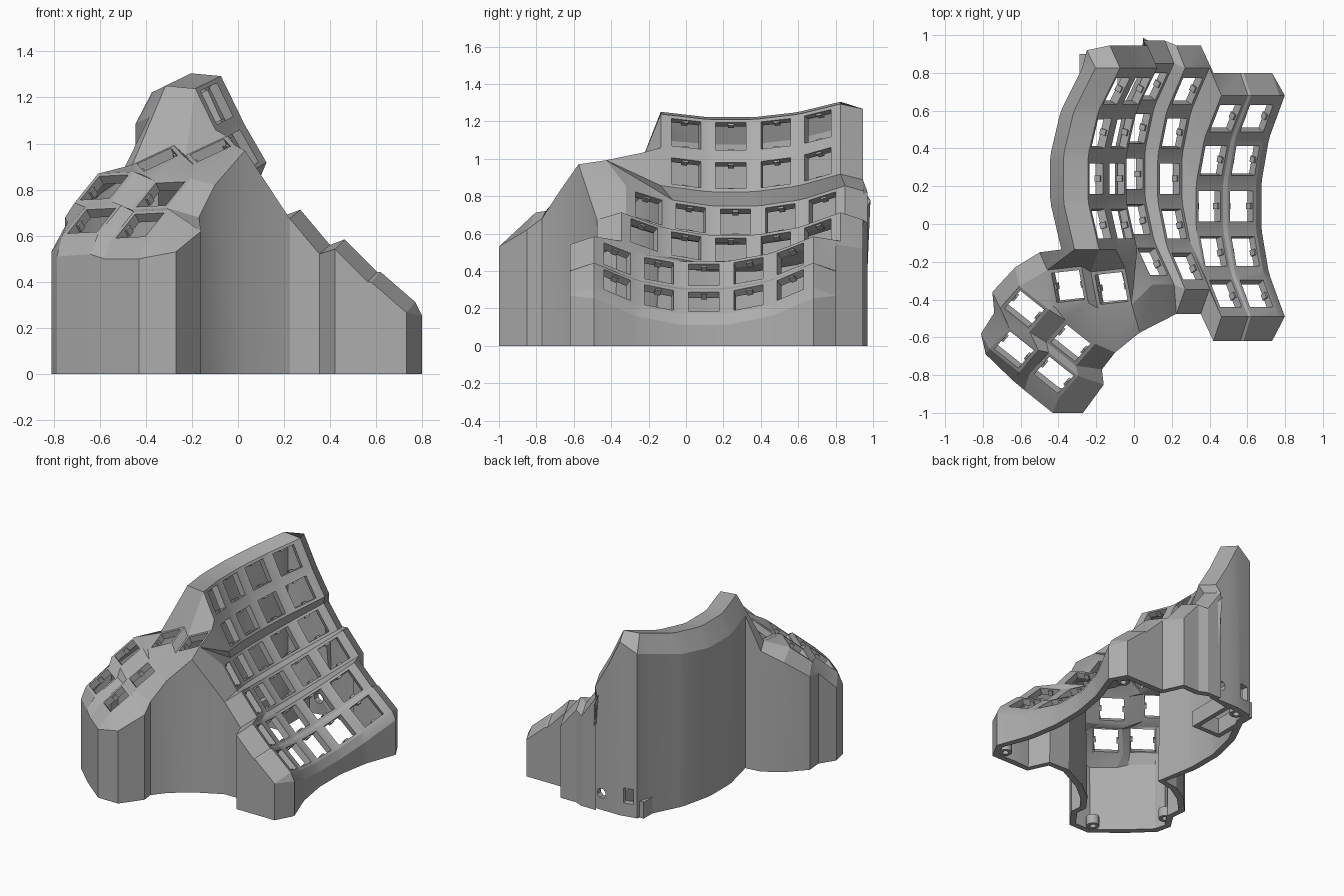
import bpy, bmesh
from math import sin, cos, radians
from mathutils import Vector as V, Matrix

cube = bpy.data.objects.get("Cube")
if cube:
    bpy.data.objects.remove(cube)

mat = bpy.data.materials.new("matte_grey")
mat.use_nodes = True
grey = (0.42, 0.42, 0.42, 1)
mat.diffuse_color = grey
mat.node_tree.nodes["Principled BSDF"].inputs["Base Color"].default_value = grey

bm = bmesh.new()
cache = {}
X, Y, Z = V((1, 0, 0)), V((0, 1, 0)), V((0, 0, 1))
HALF, HOLE, END, RADIUS = 0.1, 0.081, 0.14, 0.95


def vert(p):
    k = tuple(round(c, 4) for c in p)
    if k not in cache:
        cache[k] = bm.verts.new(p)
    return cache[k]


def face(*pts):
    vs = list(dict.fromkeys(vert(p) for p in pts))
    if len(vs) > 2:
        bm.faces.new(vs)


frames = []


def key(pos, a, b, front=HALF, back=HALF):
    """Square switch mount with a hole; returns its four named corners."""
    outer = [pos + a * s + b * t for s, t in
             ((-HALF, -front), (HALF, -front), (HALF, back), (-HALF, back))]
    inner = [pos + (a * s + b * t) * HOLE for s, t in
             ((-1, -1), (1, -1), (1, 1), (-1, 1))]
    for i in range(4):
        j = (i + 1) % 4
        face(outer[i], outer[j], inner[j], inner[i])
    frames.append((pos, a, b))
    return dict(zip(("LF", "RF", "RB", "LB"), outer))


# Finger columns: centre, tilt, first row
specs = [((-.20, .24, 1.12), 64, -1), ((-.09, .24, .91), 60, -1),
         ((0, .265, .665), 55, -2), ((.19, .24, .515), 50, -2),
         ((.40, .095, .38), 45, -2), ((.57, .095, .235), 41, -2)]
cols, normals, acrosses = [], [], []
for centre, tilt, first in specs:
    t = radians(tilt)
    a, n = V((cos(t), 0, -sin(t))), V((sin(t), 0, cos(t)))
    col = {}
    for r in range(first, 3):
        th = radians(14.6 * r)
        pos = V(centre) + n * RADIUS * (1 - cos(th)) + Y * RADIUS * sin(th)
        col[r] = key(pos, a, n * sin(th) + Y * cos(th),
                     END if r == first else HALF, END if r == 2 else HALF)
        if r > first:
            face(col[r - 1]["LB"], col[r - 1]["RB"], col[r]["RF"], col[r]["LF"])
    cols.append(col)
    normals.append(n)
    acrosses.append(a)

# Webs between neighbouring columns
for c, d in zip(cols, cols[1:]):
    rows = [r for r in c if r in d]
    for r in rows:
        face(c[r]["RF"], d[r]["LF"], d[r]["LB"], c[r]["RB"])
        if r - 1 in rows:
            face(c[r - 1]["RB"], d[r - 1]["LB"], d[r]["LF"], c[r]["RF"])

# Thumb cluster keys
a1, b1 = V((.9, .1, .42)).normalized(), V((-.18, .96, .2)).normalized()
a2, b2 = V((.78, -.62, .04)).normalized(), V((.5, .57, .62)).normalized()
k1 = key(V((-.12, -.34, .97)), a1, b1)
k2 = key(V((-.35, -.33, .93)), a1, b1)
k3 = key(V((-.58, -.45, .81)), a2, b2)
k4 = key(V((-.635, -.665, .665)), a2, b2)
k5 = key(V((-.335, -.63, .78)), a2, b2)
k6 = key(V((-.425, -.80, .645)), a2, b2)

# Thumb webs
for lo, hi in ((k4, k3), (k6, k5)):
    face(lo["LB"], lo["RB"], hi["RF"], hi["LF"])
for le, ri in ((k4, k6), (k3, k5), (k2, k1)):
    face(le["RF"], ri["LF"], ri["LB"], le["RB"])
face(k4["RB"], k6["LB"], k5["LF"], k3["RF"])
face(k3["RB"], k2["LF"], k2["LB"], k3["LB"])
face(k3["RB"], k5["LB"], k2["LF"])
face(k5["LB"], k2["RF"], k2["LF"])
face(k5["LB"], k5["RB"], k1["LF"], k2["RF"])
face(k5["RB"], k1["RF"], k1["LF"])

# Roof beside the innermost column
top, low, mid = cols[0], cols[1], cols[2]
edge = [top[r][k] for r in top for k in ("LF", "LB")]
ridge = [p + V((-.13, 0, .012)) for p in edge]
for i in range(len(edge) - 1):
    face(edge[i], edge[i + 1], ridge[i + 1], ridge[i])

# Webs joining thumb cluster and finger columns
q1, q2, q3 = top[-1]["RF"], low[-1]["LF"], low[-1]["RF"]
face(ridge[0], k2["LB"], k2["RB"])
face(ridge[0], k2["RB"], k1["LB"], edge[0])
face(edge[0], k1["LB"], k1["RB"], q1)
face(q1, k1["RB"], q2)
face(k1["RB"], k1["RF"], q3, q2)
face(k1["RF"], q3, mid[-1]["LF"])
face(k1["RF"], mid[-1]["LF"], mid[-2]["LB"])
face(k1["RF"], mid[-2]["LB"], mid[-2]["LF"])

# Closed chain of (plate edge, wall rim, opening)
chain = [(p, p + V((-.07, 0, -.135)), None) for p in ridge]
chain.append((ridge[-1], V((-.25, .92, 1.2)), "port"))
for i, col in enumerate(cols):
    for k in ("LB", "RB"):
        p = col[2][k]
        chain.append((p, p + Y * .12 - normals[i] * .06,
                      "jack" if (i, k) == (1, "LB") else None))
for r in range(2, -3, -1):
    for k in ("RB", "RF"):
        p = cols[5][r][k]
        chain.append((p, p + acrosses[5] * .06 - normals[5] * .025, None))
for i in (5, 4, 3):
    for k in ("RF", "LF"):
        p = cols[i][-2][k]
        chain.append((p, p - Y * .13 - normals[i] * .06, None))
corner = V((.03, -.575, .97))
chain += [(mid[-2]["RF"], chain[-1][1], None), (mid[-2]["LF"], corner, None)]
for k, c, rim in ((k1, "RF", corner), (k5, "RB", (-.1, -.68, .82)),
                  (k5, "RF", (-.17, -.77, .68)), (k6, "RB", (-.16, -.85, .62)),
                  (k6, "RF", (-.27, -1, .53)), (k6, "RF", (-.43, -1, .5)),
                  (k6, "LF", (-.58, -.88, .5)), (k4, "RF", (-.64, -.83, .52)),
                  (k4, "LF", (-.785, -.69, .51)), (k4, "LF", (-.81, -.58, .53)),
                  (k4, "LB", (-.74, -.47, .66)), (k3, "LF", (-.75, -.36, .68)),
                  (k3, "LB", (-.63, -.23, .8)), (k2, "LB", (-.5, -.15, .88))):
    chain.append((k[c], V(rim), None))


def ground(p):
    return V((p.x, p.y, 0))


def pierced(quad, height, rx, rz, spread):
    """Wall panel with an eight-point opening."""
    along = (quad[1] - quad[0]).normalized()
    centre = (quad[0] + quad[1]) / 2 + Z * height
    ring = []
    for k in range(4):
        for s in (-spread, spread):
            w = radians(90 * k - 90 + s)
            ring.append(centre + along * rx * cos(w) + Z * rz * sin(w))
    for k in range(4):
        o = quad[(k + 1) % 4]
        face(quad[k], o, ring[2 * k + 1], ring[2 * k])
        face(o, ring[(2 * k + 2) % 8], ring[2 * k + 1])


# Bevel and vertical walls
for (p, r, hole), (p2, r2, _) in zip(chain, chain[1:] + chain[:1]):
    face(p, p2, r2, r)
    quad = [ground(r), ground(r2), r2, r]
    if hole == "port":
        pierced(quad, .15, .05, .075, 43)
    elif hole == "jack":
        pierced(quad, .12, .036, .036, 22.5)
    elif r != r2:
        face(*quad)

bmesh.ops.recalc_face_normals(bm, faces=bm.faces)
if sum(f.normal.z * f.calc_area() for f in bm.faces) < 0:
    bmesh.ops.reverse_faces(bm, faces=bm.faces)


def finish(mesh_bm, name):
    me = bpy.data.meshes.new(name)
    mesh_bm.to_mesh(me)
    mesh_bm.free()
    me.materials.append(mat)
    ob = bpy.data.objects.new(name, me)
    bpy.context.scene.collection.objects.link(ob)
    bpy.ops.object.select_all(action="DESELECT")
    ob.select_set(True)
    bpy.context.view_layer.objects.active = ob
    return ob


# Hollow shell
shell = finish(bm, "case_shell")
mod = shell.modifiers.new("wall_thickness", "SOLIDIFY")
mod.thickness, mod.offset = 0.045, -1
bpy.ops.object.modifier_apply(modifier=mod.name)
bpy.ops.object.shade_smooth_by_angle(angle=radians(20))


def box(target, centre, a, b, n, size):
    m = Matrix((a, b, n)).transposed().to_4x4() @ Matrix.Diagonal((*size, 1))
    bmesh.ops.create_cube(target, size=1, matrix=Matrix.Translation(centre) @ m)


# Retaining nubs in the switch holes
nubs = bmesh.new()
for pos, a, b in frames:
    n = a.cross(b)
    for s in (-1, 1):
        box(nubs, pos + a * s * .078 - n * .028, a, b, n, (.016, .032, .035))
finish(nubs, "switch_nubs")

# Screw posts: open tubes at the base
posts = bmesh.new()
for x, y in ((.69, -.53), (.69, .71), (-.17, .87), (-.4, -.91), (-.71, -.52)):
    rings = [[posts.verts.new((x + r * cos(radians(30 * i)), y + r * sin(radians(30 * i)), z))
              for i in range(12)] for r, z in ((.045, 0), (.045, .07), (.022, .07), (.022, 0))]
    for p, q in zip(rings, rings[1:] + rings[:1]):
        for i in range(12):
            j = (i + 1) % 12
            posts.faces.new((p[i], p[j], q[j], q[i]))
bmesh.ops.recalc_face_normals(posts, faces=posts.faces)
finish(posts, "screw_posts")
bpy.ops.object.shade_smooth_by_angle(angle=radians(35))

# Circuit board holder behind the port
holder = bmesh.new()
for x in (-.27, -.07):
    box(holder, V((x, .73, .06)), X, Y, Z, (.035, .34, .12))
box(holder, V((-.17, .57, .06)), X, Y, Z, (.235, .035, .12))
finish(holder, "board_holder")
